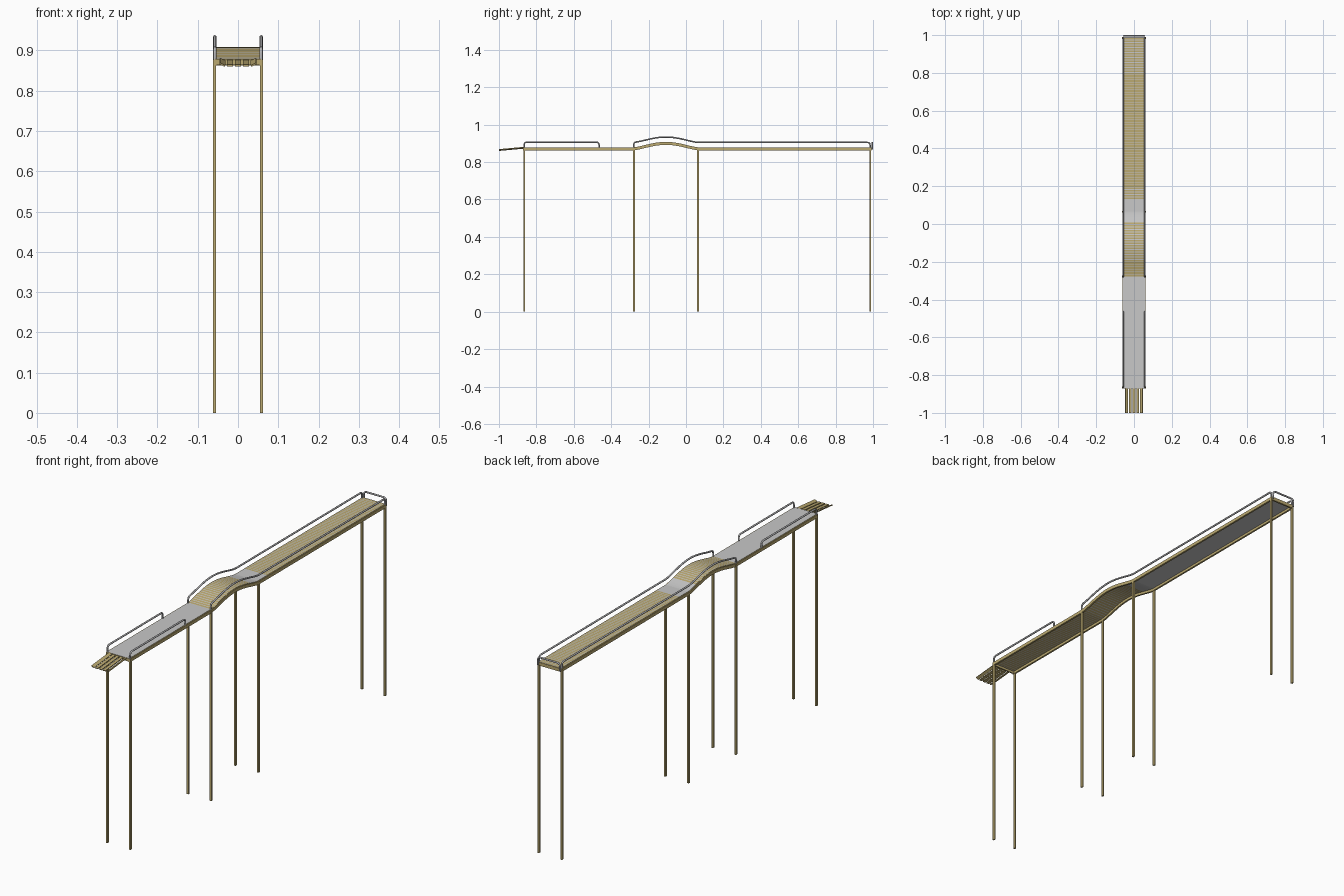
import bpy, bmesh, math
from mathutils import Vector, Matrix

if "Cube" in bpy.data.objects:
    bpy.data.objects.remove(bpy.data.objects["Cube"])


def material(name, rgb):
    m = bpy.data.materials.new(name)
    m.diffuse_color = (*rgb, 1)
    m.use_nodes = True
    m.node_tree.nodes["Principled BSDF"].inputs["Base Color"].default_value = m.diffuse_color
    return m


GOLD = material("tan_wood", (0.50, 0.40, 0.165))
GREY = material("light_grey_deck", (0.58, 0.58, 0.58))
STEEL = material("rail_grey", (0.47, 0.47, 0.48))

Y0, Y1 = -0.872, 0.99            # deck ends
B0, B1 = -0.28, 0.065            # ends of the humped part
POST_Y = (-0.865, -0.278, 0.065, 0.985)


def hump(y):
    t = (y - B0) / (B1 - B0)
    return 0.029 * math.sin(math.pi * t) ** 1.35 if 0 < t < 1 else 0.0


def finish(name, bm, mats):
    bmesh.ops.recalc_face_normals(bm, faces=bm.faces)
    me = bpy.data.meshes.new(name)
    bm.to_mesh(me)
    bm.free()
    for m in mats:
        me.materials.append(m)
    ob = bpy.data.objects.new(name, me)
    bpy.context.collection.objects.link(ob)
    return ob


def box(name, size, loc, mat, rot=None):
    bm = bmesh.new()
    bmesh.ops.create_cube(bm, size=1, matrix=Matrix.Diagonal((*size, 1)))
    m = Matrix.Translation(loc) @ (rot or Matrix.Identity(4))
    bmesh.ops.transform(bm, matrix=m, verts=bm.verts)
    return finish(name, bm, [mat])


def sweep(name, ys, x0, x1, z0, z1, mats, rule=None):
    """Rectangular section swept along y, following the hump."""
    bm = bmesh.new()
    rings = [[bm.verts.new((x, y, z + hump(y))) for x, z in
              ((x0, z0), (x1, z0), (x1, z1), (x0, z1))] for y in ys]
    for i, (a, b) in enumerate(zip(rings, rings[1:])):
        for k in range(4):
            f = bm.faces.new((a[k], a[(k + 1) % 4], b[(k + 1) % 4], b[k]))
            if rule:
                f.material_index = rule(i, (ys[i] + ys[i + 1]) / 2, k)
    bm.faces.new(rings[0])
    bm.faces.new(rings[-1])
    return finish(name, bm, mats)


def rounded(points, r=0.014, n=4):
    """Round off the sharp corners of a path."""
    pts = [Vector(p) for p in points]
    out = [pts[0]]
    for a, p, b in zip(pts, pts[1:], pts[2:]):
        u, v = (a - p).normalized(), (b - p).normalized()
        if u.dot(v) < -0.8:
            out.append(p)
            continue
        s, e = p + u * r, p + v * r
        for i in range(n + 1):
            t = i / n
            out.append(s * (1 - t) ** 2 + p * 2 * t * (1 - t) + e * t * t)
    return out + [pts[-1]]


def tube(name, pts, radius=0.004, sides=8):
    bm = bmesh.new()
    rings = []
    for i, p in enumerate(pts):
        d = (pts[min(i + 1, len(pts) - 1)] - pts[max(i - 1, 0)]).normalized()
        # every path lies in a vertical plane, so use its normal as one axis
        n = Vector((1, 0, 0)) if abs(d.x) < 1e-5 and pts[0].x == pts[-1].x else Vector((0, 1, 0))
        w = d.cross(n)
        rings.append([bm.verts.new(p + radius * (n * math.cos(a) + w * math.sin(a)))
                      for a in (2 * math.pi * k / sides for k in range(sides))])
    for a, b in zip(rings, rings[1:]):
        for k in range(sides):
            bm.faces.new((a[k], a[(k + 1) % sides], b[(k + 1) % sides], b[k])).smooth = True
    bm.faces.new(rings[0])
    bm.faces.new(rings[-1])
    return finish(name, bm, [STEEL])


# deck: grey front plate, gold planks with grey joints behind it
ys = [Y0]
while ys[-1] < Y1 - 0.014:
    ys += [ys[-1] + 0.0095, ys[-1] + 0.0132]
ys.append(Y1)


def deck_colour(i, y, k):
    joint = i % 2 == 1
    if k == 2:      # top
        planked = B0 < y < 0.015 or y > 0.13
        return 0 if planked and not joint else 1
    if k == 0:      # underside
        return 0 if y < 0.0 and not joint else 1
    return 0


sweep("deck", ys, -0.057, 0.057, 0.874, 0.879, [GOLD, GREY], deck_colour)

# side beams, posts and handrails, both sides
beam_ys = [Y0] + [B0 + (B1 - B0) * i / 24 for i in range(25)] + [Y1]
for side, s in (("left", -1), ("right", 1)):
    xa, xb = sorted((s * 0.053, s * 0.061))
    sweep(f"{side}_beam", beam_ys, xa, xb, 0.863, 0.8775, [GOLD])
    for i, y in enumerate(POST_Y):
        box(f"{side}_post_{i + 1}", (0.008, 0.010, 0.876), (s * 0.0585, y, 0.438), GOLD)
    x = s * 0.0575
    tube(f"{side}_front_handrail", rounded([
        (x, -0.865, 0.872), (x, -0.865, 0.906), (x, -0.465, 0.906), (x, -0.465, 0.872)]))
    path = [(x, B0, 0.872), (x, B0, 0.905)]
    path += [(x, y, 0.905 + hump(y)) for y in
             (B0 + (B1 - B0) * i / 20 for i in range(2, 21))]
    path += [(x, 0.984, 0.905), (x, 0.984, 0.872)]
    tube(f"{side}_long_handrail", rounded(path))

# railing across the far end
tube("end_handrail", rounded([(-0.056, 0.9955, 0.868), (-0.056, 0.9955, 0.904),
                              (0.056, 0.9955, 0.904), (0.056, 0.9955, 0.868)]))
box("end_beam", (0.112, 0.008, 0.014), (0, 0.987, 0.870), GOLD)
box("front_beam", (0.112, 0.006, 0.010), (0, Y0 + 0.004, 0.869), GOLD)

# sloping slats at the front end
slope = math.atan2(0.012, 0.13)
for i in range(-2, 3):
    roll = math.radians(-25 if i == 2 else 25 if i == -2 else 0)
    rot = Matrix.Rotation(slope, 4, 'X') @ Matrix.Rotation(roll, 4, 'Y')
    box(f"front_slat_{i + 3}", (0.0145, 0.132, 0.004),
        (i * 0.0195, -0.934, 0.8685 + (0.002 if abs(i) == 2 else 0)), GOLD, rot)
